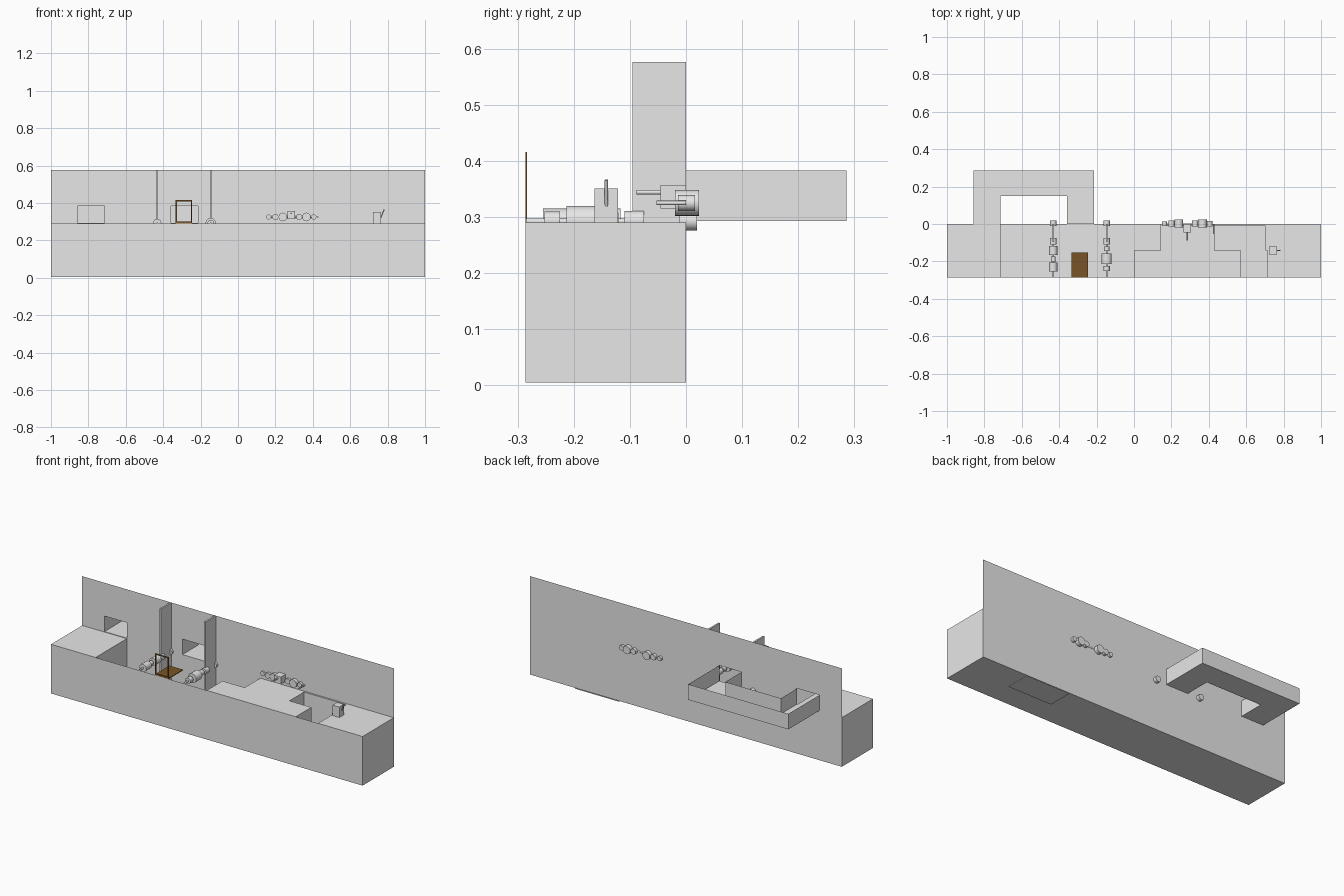
import bpy, bmesh, math
from mathutils import Vector, Matrix

if "Cube" in bpy.data.objects:
    bpy.data.objects.remove(bpy.data.objects["Cube"])


def material(name, color):
    m = bpy.data.materials.new(name)
    m.diffuse_color = (*color, 1)
    m.use_nodes = True
    m.node_tree.nodes["Principled BSDF"].inputs["Base Color"].default_value = m.diffuse_color
    return m


GREY = material("pale grey", (0.8, 0.8, 0.8))
BROWN = material("wood brown", (0.19, 0.09, 0.02))


def finish(bm, name, mat):
    mesh = bpy.data.meshes.new(name)
    bm.to_mesh(mesh)
    bm.free()
    mesh.materials.append(mat)
    ob = bpy.data.objects.new(name, mesh)
    bpy.context.collection.objects.link(ob)
    return ob


def sheet(name, polys, mat=GREY):
    """Thin surfaces made from a list of polygons."""
    bm = bmesh.new()
    for p in polys:
        bm.faces.new([bm.verts.new(v) for v in p])
    bmesh.ops.remove_doubles(bm, verts=bm.verts, dist=1e-5)
    return finish(bm, name, mat)


def flat(x0, x1, y0, y1, z):
    return [(x0, y0, z), (x1, y0, z), (x1, y1, z), (x0, y1, z)]


def upright(a, b, z0, z1):
    return [(*a, z0), (*b, z0), (*b, z1), (*a, z1)]


def walls(path, z0, z1):
    return [upright(a, b, z0, z1) for a, b in zip(path, path[1:])]


def box(name, x0, x1, y0, y1, z0, z1, mat=GREY):
    bm = bmesh.new()
    bmesh.ops.create_cube(bm, size=1)
    for v in bm.verts:
        v.co = Vector(((x0 + x1) / 2 + v.co.x * (x1 - x0),
                       (y0 + y1) / 2 + v.co.y * (y1 - y0),
                       (z0 + z1) / 2 + v.co.z * (z1 - z0)))
    return finish(bm, name, mat)


def cylinder(name, a, b, r, sides=24):
    a, b = Vector(a), Vector(b)
    d = b - a
    bm = bmesh.new()
    rot = d.to_track_quat('Z', 'Y').to_matrix().to_4x4()
    bmesh.ops.create_cone(bm, cap_ends=True, segments=sides, radius1=r, radius2=r,
                          depth=d.length, matrix=Matrix.Translation((a + b) / 2) @ rot)
    for f in bm.faces:
        f.smooth = len(f.verts) == 4
    for e in bm.edges:
        e.smooth = all(len(f.verts) == 4 for f in e.link_faces)
    return finish(bm, name, GREY)


Y0, YM = -0.286, -0.143
B, T, H = 0.005, 0.29, 0.576

# Outer sides and underside of the base
sheet("base_sides", walls([(-1, 0), (-1, Y0), (1, Y0), (1, 0)], B, T))
sheet("base_bottom", [flat(-1, 1, Y0, 0, B)])
sheet("small_pit_floor", [flat(0.43, 0.714, YM, 0, 0.0)])

# Upper floor around the two pits
sheet("upper_floor", [
    flat(-1, -0.714, Y0, 0, T),
    flat(0, 0.143, Y0, YM, T),
    flat(0.143, 0.43, Y0, YM, T),
    flat(0.143, 0.43, YM, 0, T),
    flat(0.43, 0.571, Y0, YM, T),
    flat(0.714, 1, Y0, 0, T),
    flat(0.43, 0.714, -0.01, 0, T),
    flat(0.703, 0.714, YM, -0.01, T)])

# Pit walls
sheet("large_pit_walls", walls([(-0.714, Y0), (-0.714, 0)], B, T)
      + walls([(0, Y0), (0, YM), (0.143, YM), (0.143, 0)], B, T))
sheet("small_pit_walls", walls(
    [(0.571, Y0), (0.571, YM), (0.43, YM), (0.43, -0.01), (0.703, -0.01),
     (0.703, YM), (0.714, YM), (0.714, Y0)], B, T))

# Back wall with two openings into the passage
C0, C1 = 0.293, 0.383
XS = [-1, -0.857, -0.714, -0.357, -0.214, 1]
sheet("back_wall",
      [upright((XS[i], 0), (XS[i + 1], 0), z0, z1)
       for i in range(5)
       for z0, z1 in ((B, C0), (C0, C1), (C1, H))
       if not (i in (1, 3) and z0 == C0)])

# Roofless U-shaped passage behind the wall
sheet("passage_floor", [
    flat(-0.857, -0.714, 0, 0.286, C0),
    flat(-0.714, -0.357, 0.15, 0.286, C0),
    flat(-0.357, -0.214, 0, 0.286, C0)])
sheet("passage_outer_walls",
      walls([(-0.857, 0), (-0.857, 0.286), (-0.214, 0.286), (-0.214, 0)], C0, C1))
sheet("passage_inner_walls",
      walls([(-0.714, 0), (-0.714, 0.15), (-0.357, 0.15), (-0.357, 0)], C0, C1))

# Partitions, each with a rod carrying a row of rollers
ROLLERS = {
    -0.432: [(-0.012, 0.02, 0.017), (-0.11, -0.075, 0.018), (-0.165, -0.117, 0.022),
             (-0.202, -0.175, 0.013), (-0.255, -0.205, 0.022)],
    -0.146: [(-0.012, 0.02, 0.017), (-0.11, -0.075, 0.018), (-0.145, -0.12, 0.015),
             (-0.213, -0.157, 0.027), (-0.252, -0.225, 0.017)]}
for x, rollers in ROLLERS.items():
    box("partition", x - 0.005, x + 0.005, -0.095, 0, B, H)
    cylinder("roller_rod", (x, Y0 + 0.001, 0.292), (x, 0.01, 0.292), 0.005, 12)
    for y0, y1, r in rollers:
        cylinder("roller", (x, y0, 0.293), (x, y1, 0.293), r)

# Wooden board and upright frame at the front edge
FX0, FX1 = -0.333, -0.245
box("wood_board", FX0, FX1, Y0, -0.153, 0.29, 0.294, BROWN)
for x in (FX0, FX1 - 0.007):
    box("wood_frame_post", x, x + 0.007, Y0, Y0 + 0.003, 0.29, 0.416, BROWN)
for z in (0.294, 0.409):
    box("wood_frame_rail", FX0, FX1, Y0, Y0 + 0.003, z, z + 0.007, BROWN)

# Row of drums through the back wall
for x, r, y0, y1 in [(0.163, 0.013, -0.01, 0.014), (0.2, 0.016, -0.014, 0.018),
                     (0.24, 0.023, -0.018, 0.023), (0.327, 0.016, -0.014, 0.018),
                     (0.366, 0.023, -0.02, 0.023), (0.405, 0.014, -0.014, 0.016)]:
    cylinder("wall_drum", (x, y0, 0.325), (x, y1, 0.325), r)
cylinder("drum_axle", (0.16, -0.003, 0.325), (0.41, -0.003, 0.325), 0.005, 12)

# Control box on the wall between the drums
box("wall_box", 0.264, 0.306, -0.045, 0, 0.315, 0.357)
cylinder("wall_box_handle", (0.285, -0.045, 0.344), (0.285, -0.088, 0.344), 0.004, 12)
cylinder("wall_hook", (0.427, 0, 0.325), (0.427, -0.053, 0.325), 0.004, 12)

# Lever post beside the small pit
box("lever_post", 0.722, 0.765, -0.163, -0.121, T, 0.351)
cylinder("lever", (0.762, -0.142, 0.318), (0.782, -0.142, 0.366), 0.003, 12)
